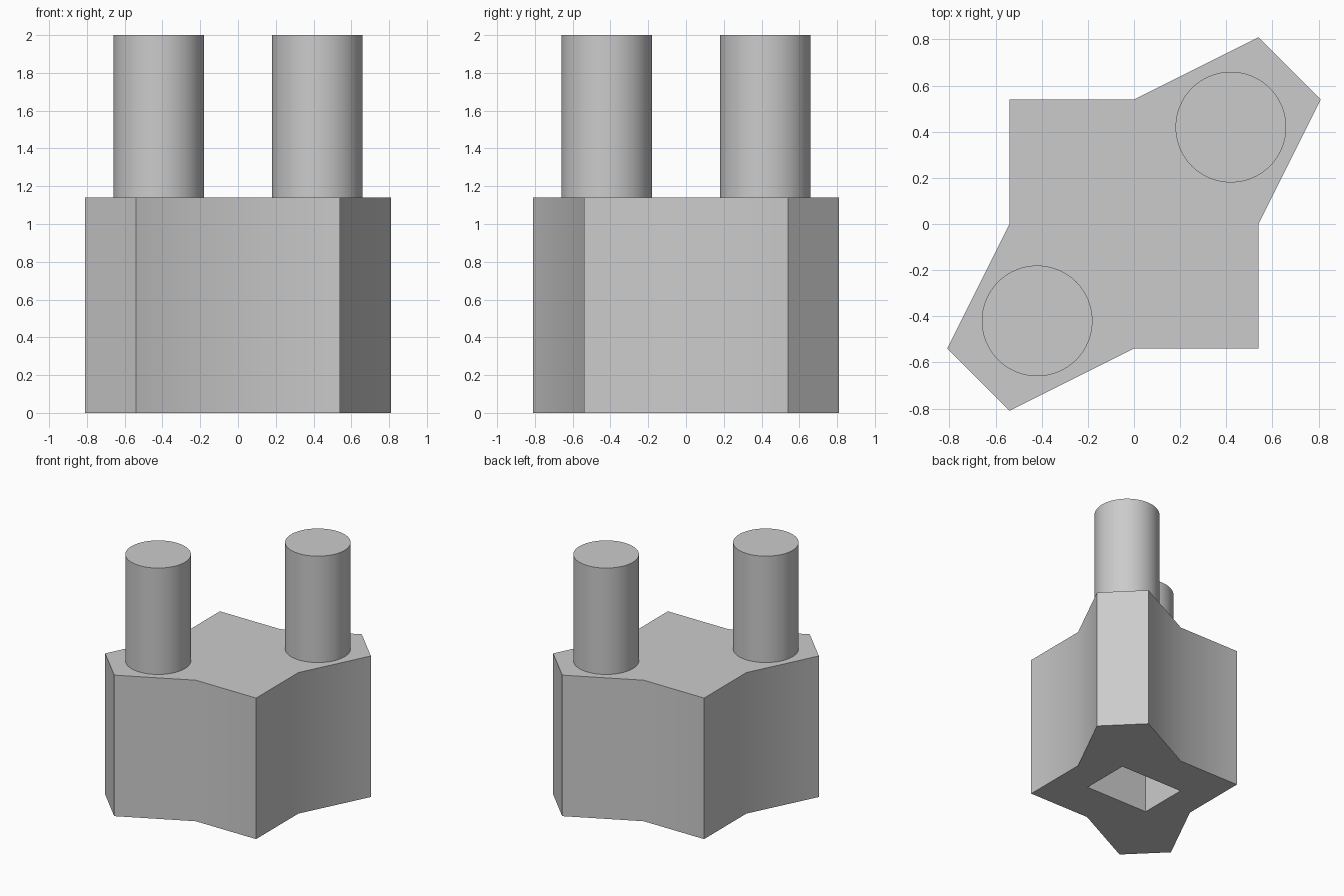
import bpy, bmesh

if "Cube" in bpy.data.objects:
    bpy.data.objects.remove(bpy.data.objects["Cube"])

# Single grey colour
grey = bpy.data.materials.new("grey")
grey.diffuse_color = (0.6, 0.6, 0.6, 1)
grey.use_nodes = True
grey.node_tree.nodes["Principled BSDF"].inputs["Base Color"].default_value = grey.diffuse_color

BODY_TOP = 1.14


def finish(obj):
    obj.data.materials.append(grey)
    bpy.ops.object.select_all(action='DESELECT')
    obj.select_set(True)
    bpy.context.view_layer.objects.active = obj
    bpy.ops.object.shade_smooth_by_angle(angle=0.5236)


# Body: upright prism, half outline repeated by a half turn
half = [(0.54, -0.54), (0.54, 0), (0.81, 0.54), (0.54, 0.81), (0, 0.54)]
outline = half + [(-x, -y) for x, y in half]
bm = bmesh.new()
base = bm.faces.new([bm.verts.new((x, y, 0)) for x, y in outline])
ext = bmesh.ops.extrude_face_region(bm, geom=[base], use_keep_orig=True)
for v in ext["geom"]:
    if isinstance(v, bmesh.types.BMVert):
        v.co.z = BODY_TOP
bmesh.ops.recalc_face_normals(bm, faces=bm.faces)
mesh = bpy.data.meshes.new("body")
bm.to_mesh(mesh)
bm.free()
body = bpy.data.objects.new("body", mesh)
bpy.context.collection.objects.link(body)

# Rectangular socket cut into the underside
DEPTH = 0.75
bpy.ops.mesh.primitive_cube_add(size=1, location=(0, 0, DEPTH / 2 - 0.1))
cutter = bpy.context.object
cutter.name = "socket_cutter"
cutter.scale = (0.56, 0.40, DEPTH + 0.2)
bpy.context.view_layer.update()
cut = body.modifiers.new("socket", 'BOOLEAN')
cut.operation = 'DIFFERENCE'
cut.solver = 'EXACT'
cut.object = cutter
bpy.context.view_layer.objects.active = body
bpy.ops.object.select_all(action='DESELECT')
body.select_set(True)
bpy.ops.object.modifier_apply(modifier=cut.name)
bpy.data.objects.remove(cutter)
finish(body)

# Two round pins on opposite corners
for name, s in (("front_pin", -1), ("back_pin", 1)):
    bpy.ops.mesh.primitive_cylinder_add(
        vertices=64, radius=0.24, depth=2 - BODY_TOP,
        location=(0.42 * s, 0.42 * s, (2 + BODY_TOP) / 2))
    pin = bpy.context.object
    pin.name = name
    finish(pin)
